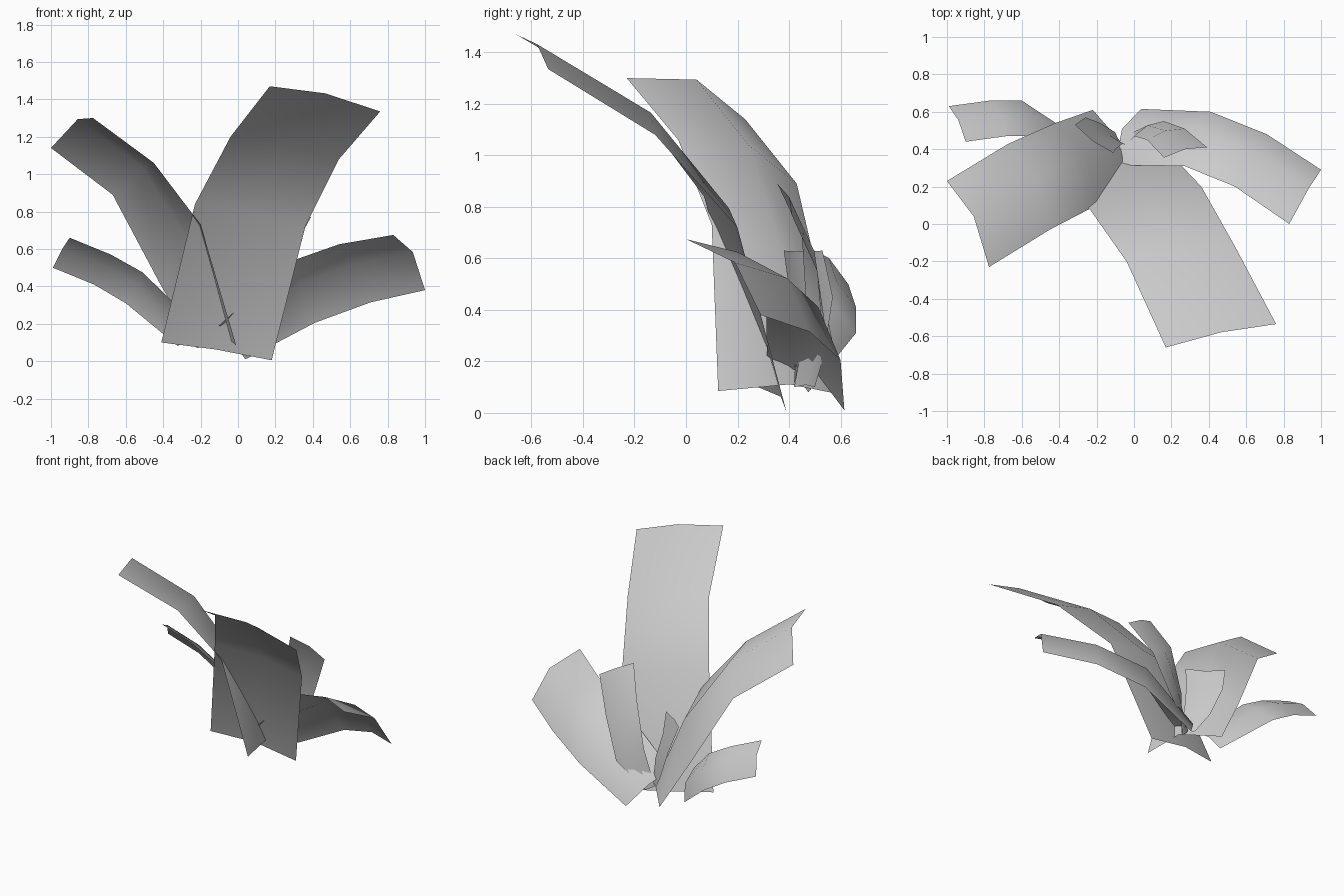
import bpy
import bmesh
from mathutils import Vector

default_cube = bpy.data.objects.get("Cube")
if default_cube:
    bpy.data.objects.remove(default_cube, do_unlink=True)

# One plain grey for the whole plant
grey = bpy.data.materials.new("leaf grey")
grey.use_nodes = True
grey.diffuse_color = (0.6, 0.6, 0.6, 1)
shader = next(n for n in grey.node_tree.nodes if n.type == "BSDF_PRINCIPLED")
shader.inputs["Base Color"].default_value = grey.diffuse_color
shader.inputs["Roughness"].default_value = 0.8


def build_leaf(name, right_edge, left_edge, bulge):
    """Sheet two faces wide between two edges, with a raised middle rib."""
    right_edge = [Vector(p) for p in right_edge]
    left_edge = [Vector(p) for p in left_edge]
    middle = [(a + b) / 2 for a, b in zip(right_edge, left_edge)]
    last = len(middle) - 1
    bm = bmesh.new()
    rows = []
    for i, (a, b) in enumerate(zip(right_edge, left_edge)):
        along = middle[min(i + 1, last)] - middle[max(i - 1, 0)]
        normal = along.cross(b - a).normalized()
        rib = middle[i] + normal * bulge
        rows.append([bm.verts.new(p) for p in (a, rib, b)])
    for lower, upper in zip(rows, rows[1:]):
        for k in range(len(lower) - 1):
            bm.faces.new((lower[k], upper[k], upper[k + 1], lower[k + 1]))
    for face in bm.faces:
        face.smooth = True
    bmesh.ops.recalc_face_normals(bm, faces=bm.faces)
    mesh = bpy.data.meshes.new(name)
    bm.to_mesh(mesh)
    bm.free()
    mesh.materials.append(grey)
    leaf = bpy.data.objects.new(name, mesh)
    bpy.context.collection.objects.link(leaf)
    return leaf


# Tall leaf arching to the front
build_leaf(
    "front_leaf",
    [(-.41, .28, .1), (-.23, .07, .84), (-.04, -.2, 1.2), (.17, -.66, 1.47)],
    [(.18, .39, .005), (.36, .2, .72), (.54, -.12, 1.08), (.76, -.535, 1.335)],
    bulge=0.035,
)

# Tall leaf arching to the right side
build_leaf(
    "upper_right_leaf",
    [(-.22, .61, .07), (-.42, .54, .42), (-.67, .43, .89), (-1, .23, 1.14)],
    [(-.01, .125, .085), (-.2, .1, .73), (-.45, -.03, 1.06), (-.775, -.23, 1.3)],
    bulge=0.09,
)

# Low leaf on the right side
build_leaf(
    "lower_right_leaf",
    [(-.32, .475, .08), (-.6, .66, .31), (-.77, .66, .41), (-.99, .63, .5)],
    [(-.28, .31, .25), (-.51, .47, .475), (-.68, .47, .57), (-.9, .44, .66)],
    bulge=0.03,
)

# Broad low leaf on the left side
build_leaf(
    "lower_left_leaf",
    [(-.1, .315, .19), (.27, .31, .53), (.54, .2, .625), (.83, 0, .675)],
    [(.04, .615, .01), (.41, .6, .205), (.71, .48, .315), (1, .29, .38)],
    bulge=0.075,
)

# Narrow leaf at the back left
build_leaf(
    "back_left_leaf",
    [(-.05, .42, .1), (0, .47, .37), (.07, .45, .69), (.16, .355, .89)],
    [(-.03, .5, .1), (.16, .55, .27), (.27, .51, .55), (.39, .41, .77)],
    bulge=0.02,
)

# Small upright leaf in the centre
build_leaf(
    "centre_leaf",
    [(-.04, .42, .12), (-.06, .43, .3), (-.1, .4, .48), (-.11, .38, .63)],
    [(-.1, .49, .12), (-.18, .54, .25), (-.26, .57, .45), (-.315, .53, .63)],
    bulge=0.015,
)
